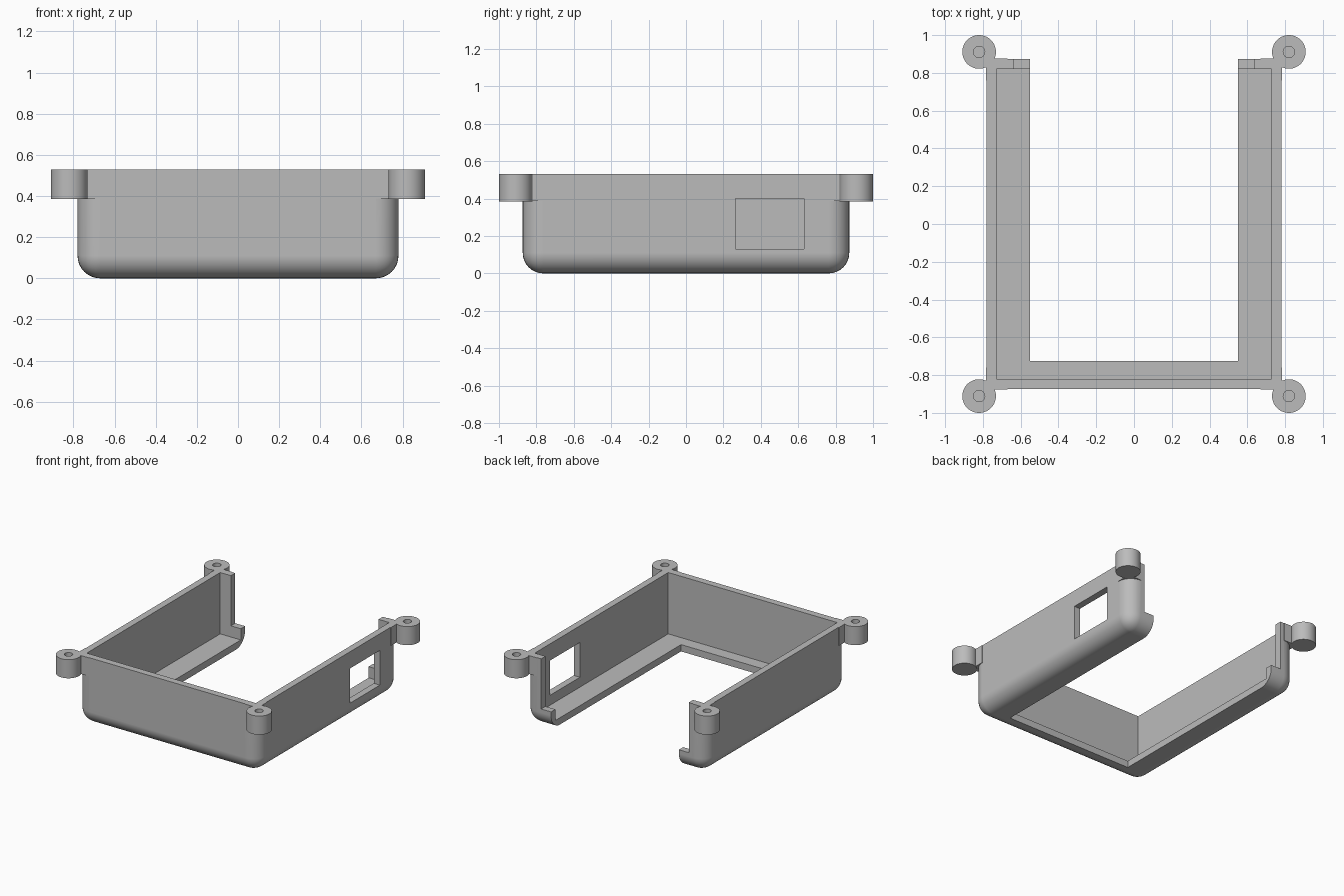
import bpy, bmesh, math

if "Cube" in bpy.data.objects:
    bpy.data.objects.remove(bpy.data.objects["Cube"])

HX, HY, TOP = 0.78, 0.873, 0.53      # half width, half depth, rim height
WALL, ROUND = 0.053, 0.11            # wall thickness, outer edge radius
OVER = 0.65                          # rough height, trimmed to TOP later

grey = bpy.data.materials.new("plain grey")
grey.diffuse_color = (0.5, 0.5, 0.5, 1)
grey.use_nodes = True
grey.node_tree.nodes["Principled BSDF"].inputs["Base Color"].default_value = grey.diffuse_color


def finish(name, bm):
    bmesh.ops.recalc_face_normals(bm, faces=bm.faces)
    me = bpy.data.meshes.new(name)
    bm.to_mesh(me)
    bm.free()
    me.materials.append(grey)
    ob = bpy.data.objects.new(name, me)
    bpy.context.collection.objects.link(ob)
    return ob


def box(name, lo, hi, radius=0):
    bm = bmesh.new()
    bmesh.ops.create_cube(bm, size=1)
    for v in bm.verts:
        v.co = [(a + b) / 2 + c * (b - a) for a, b, c in zip(lo, hi, v.co)]
    if radius:  # round every edge except those of the top rim
        edges = [e for e in bm.edges if min(v.co.z for v in e.verts) < hi[2] - 1e-4]
        bmesh.ops.bevel(bm, geom=edges, offset=radius, offset_type='OFFSET',
                        segments=8, profile=0.5, affect='EDGES', clamp_overlap=True)
    return finish(name, bm)


def cylinder(name, x, y, z0, z1, r, n=48):
    bm = bmesh.new()
    bmesh.ops.create_cone(bm, cap_ends=True, segments=n, radius1=r, radius2=r, depth=z1 - z0)
    bmesh.ops.translate(bm, verts=bm.verts, vec=(x, y, (z0 + z1) / 2))
    return finish(name, bm)


def combine(target, tool, op):
    mod = target.modifiers.new(op, 'BOOLEAN')
    mod.operation, mod.object, mod.solver = op, tool, 'EXACT'
    bpy.context.view_layer.objects.active = target
    bpy.ops.object.modifier_apply(modifier=mod.name)
    bpy.data.objects.remove(tool)


# rounded outer body
case = box("case_shell", (-HX, -HY, 0), (HX, HY, OVER), ROUND)

# corner screw bosses with webs joining them to the walls
corners = [(sx, sy) for sx in (-1, 1) for sy in (-1, 1)]
for sx, sy in corners:
    xs = sorted((sx * 0.67, sx * (HX + 0.004)))
    ys = sorted((sy * 0.76, sy * (HY + 0.004)))
    combine(case, box("web", (xs[0], ys[0], 0.387), (xs[1], ys[1], OVER - 0.02)), 'UNION')
    combine(case, cylinder("boss", sx * 0.82, sy * 0.911, 0.385, OVER - 0.04, 0.089), 'UNION')

# trim to rim height, hollow out, open floor and back, step the back wall, cut the side window
cuts = [
    ((-1.5, -1.5, TOP), (1.5, 1.5, 1)),
    ((-HX + WALL, -HY + WALL, WALL), (HX - WALL, HY - WALL, 0.9)),
    ((-0.55, -0.725, -0.2), (0.55, 1.2, 0.8)),
    ((-0.635, 0.7, 0.14), (0.635, 1.1, 0.85)),
    ((0.6, 0.265, 0.13), (1.0, 0.63, 0.4)),
]
for lo, hi in cuts:
    combine(case, box("cutter", lo, hi), 'DIFFERENCE')

# blind screw holes
for sx, sy in corners:
    combine(case, cylinder("hole", sx * 0.82, sy * 0.911, 0.43, 0.7, 0.03, 24), 'DIFFERENCE')

# smooth rounded areas, keep hard edges
bpy.ops.object.select_all(action='DESELECT')
case.select_set(True)
bpy.context.view_layer.objects.active = case
bpy.ops.object.shade_smooth_by_angle(angle=math.radians(30))
weighted = case.modifiers.new("weighted normals", 'WEIGHTED_NORMAL')
weighted.keep_sharp = True
